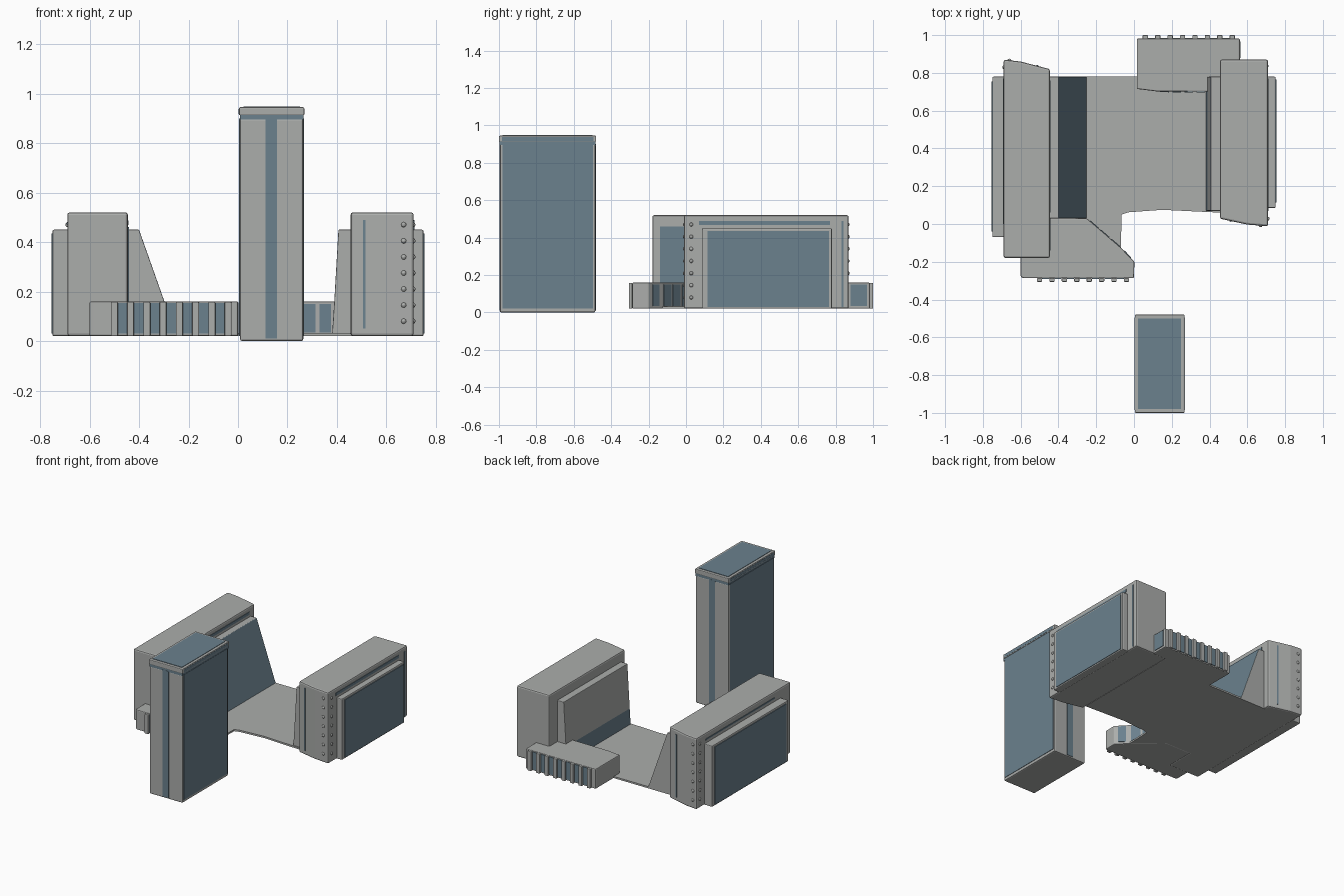
import bpy, bmesh, math
from mathutils import Vector

if "Cube" in bpy.data.objects:
    bpy.data.objects.remove(bpy.data.objects["Cube"])


def material(name, rgb):
    m = bpy.data.materials.new(name)
    m.diffuse_color = (*rgb, 1)
    m.use_nodes = True
    m.node_tree.nodes["Principled BSDF"].inputs["Base Color"].default_value = m.diffuse_color
    return m


GREY = material("concrete grey", (0.41, 0.42, 0.41))
BLUE = material("glass blue", (0.147, 0.22, 0.27))


def finish(name, bm, mat, bevel=0, rule=None):
    bmesh.ops.recalc_face_normals(bm, faces=bm.faces)
    bm.normal_update()
    me = bpy.data.meshes.new(name)
    me.materials.append(mat)
    if rule:
        me.materials.append(BLUE)
        for f in bm.faces:
            f.material_index = int(rule(f))
    bm.to_mesh(me)
    bm.free()
    ob = bpy.data.objects.new(name, me)
    bpy.context.collection.objects.link(ob)
    if bevel:
        mod = ob.modifiers.new("Bevel", 'BEVEL')
        mod.width = bevel
        mod.segments = 2
        mod.limit_method = 'ANGLE'
    return ob


def prism(name, pts, a, b, mat=GREY, axis='z', bevel=0.006, rule=None):
    """Extrude an outline along z (xy points) or along y (xz points)."""
    bm = bmesh.new()
    at = (lambda p, q: (p[0], p[1], q)) if axis == 'z' else (lambda p, q: (p[0], q, p[1]))
    face = bm.faces.new([bm.verts.new(at(p, a)) for p in pts])
    ext = bmesh.ops.extrude_face_region(bm, geom=[face])
    move = Vector((0, 0, b - a)) if axis == 'z' else Vector((0, b - a, 0))
    bmesh.ops.translate(bm, vec=move, verts=[v for v in ext['geom'] if isinstance(v, bmesh.types.BMVert)])
    return finish(name, bm, mat, bevel, rule)


def box(name, x, y, z, mat=GREY, bevel=0.0):
    return prism(name, [(x[0], y[0]), (x[1], y[0]), (x[1], y[1]), (x[0], y[1])], *z, mat, bevel=bevel)


def plate_between(name, p, q, z, mat=BLUE, t=0.004):
    """Thin upright plate centred on the wall line p-q."""
    p, q = Vector(p), Vector(q)
    d = (q - p).normalized()
    n = Vector((-d.y, d.x)) * t
    return prism(name, [p - n, q - n, q + n, p + n], *z, mat, bevel=0)


def studs(name, points, r=0.011):
    bm = bmesh.new()
    for p in points:
        s = bmesh.ops.create_uvsphere(bm, u_segments=10, v_segments=6, radius=r)
        bmesh.ops.translate(bm, vec=p, verts=s['verts'])
    return finish(name, bm, GREY)


Z0, ZP, ZI, ZS = 0.02, 0.16, 0.45, 0.52   # base, podium, ledge and slab heights

# Tower with glass sides, a glass strip front and back, and a cap
box("tower_body", (0.008, 0.264), (-0.995, -0.485), (0, 0.90), bevel=0.008)
box("tower_cap_joint", (0.008, 0.265), (-0.997, -0.483), (0.895, 0.915), BLUE)
box("tower_cap", (0.004, 0.268), (-1.0, -0.48), (0.912, 0.945), bevel=0.005)
box("tower_roof_glass", (0.022, 0.250), (-0.98, -0.50), (0.94, 0.948), BLUE)
for side, x in (("left", 0.008), ("right", 0.264)):
    box(f"tower_{side}_glass", (x - 0.003, x + 0.003), (-0.982, -0.498), (0.02, 0.90), BLUE)
    box(f"tower_{side}_cap_glass", (x - 0.005, x + 0.005), (-0.985, -0.495), (0.918, 0.938), BLUE)
for side, y in (("front", -0.995), ("back", -0.485)):
    box(f"tower_{side}_strip", (0.112, 0.158), (y - 0.003, y + 0.003), (0.01, 0.90), BLUE)

# Thin floor linking the wings
prism("courtyard_floor", [(-0.45, 0.03), (-0.25, 0.03), (-0.07, -0.13), (-0.065, 0.05), (-0.03, 0.062),
                          (0.15, 0.075), (0.46, 0.06), (0.46, 0.78), (-0.45, 0.78)], Z0, 0.032, bevel=0)

# Left wing
prism("left_wing_slab", [(-0.69, -0.18), (-0.445, -0.18), (-0.445, 0.82), (-0.60, 0.86), (-0.69, 0.87)],
      Z0, ZS, bevel=0.01)
box("left_wing_outer_block", (-0.75, -0.68), (-0.07, 0.78), (Z0, ZI), bevel=0.006)
box("left_wing_outer_glass", (-0.754, -0.746), (-0.04, 0.755), (0.03, 0.435), BLUE)
prism("left_wing_sloped_block", [(-0.46, Z0), (-0.248, Z0), (-0.40, ZI), (-0.46, ZI)], 0.03, 0.78,
      axis='y', bevel=0.003, rule=lambda f: f.normal.x > 0.5)
box("left_wing_inner_glass", (-0.449, -0.441), (-0.14, 0.03), (ZP, 0.46), BLUE)
box("left_wing_inner_strip", (-0.448, -0.442), (0.06, 0.76), (0.468, 0.488), BLUE)

# Right wing
prism("right_wing_slab", [(0.455, 0.028), (0.60, -0.003), (0.71, -0.012), (0.71, 0.87), (0.455, 0.87)],
      Z0, ZS, bevel=0.01)
box("right_wing_outer_block", (0.70, 0.75), (0.085, 0.78), (Z0, ZI), bevel=0.006)
box("right_wing_outer_glass", (0.746, 0.754), (0.115, 0.765), (0.03, 0.435), BLUE)
prism("right_wing_inner_block", [(0.46, Z0), (0.38, Z0), (0.388, 0.14), (0.406, ZI), (0.46, ZI)], 0.07, 0.78,
      axis='y', bevel=0.003, rule=lambda f: f.normal.x < -0.5 and f.calc_center_median().z < 0.14)

# Narrow glass strips on the slabs
box("right_wing_top_strip", (0.707, 0.713), (0.07, 0.77), (0.468, 0.488), BLUE)
box("right_wing_side_strip", (0.707, 0.713), (0.832, 0.842), (0.03, 0.49), BLUE)
box("left_wing_top_strip", (-0.693, -0.687), (0.0, 0.77), (0.47, 0.48), BLUE)
plate_between("right_wing_front_strip", (0.506, 0.0171), (0.516, 0.0150), (0.05, 0.49))
plate_between("left_wing_back_strip", (-0.506, 0.8357), (-0.516, 0.8383), (0.05, 0.49))

# Rows of small studs at the slab corners
heights = [0.08 + 0.065 * i for i in range(7)]
studs("right_wing_studs", [(0.67, -0.006, z) for z in heights] + [(0.707, 0.028, z) for z in heights])
studs("left_wing_studs", [(-0.66, 0.864, z) for z in heights] + [(-0.687, 0.83, z) for z in heights])

# Low podiums at the front left and back right
prism("front_podium", [(-0.60, -0.17), (-0.60, -0.28), (-0.585, -0.287), (0.0, -0.287), (0.002, -0.20),
                       (-0.07, -0.125), (-0.25, 0.03), (-0.45, 0.03), (-0.45, -0.17)], Z0, ZP)
prism("back_podium", [(0.015, 0.715), (0.12, 0.702), (0.46, 0.70), (0.46, 0.86), (0.56, 0.86),
                      (0.56, 0.982), (0.015, 0.982)], Z0, ZP)


def fins(name, x0, x1, wall, out, count):
    """Upright fins in front of a wall, with glass between them."""
    step = (x1 - x0) / count
    ys = sorted((wall, out))
    for i in range(count + 1):
        x = x0 + i * step
        box(f"{name}_fin", (x - 0.014, x + 0.014), (ys[0] - 0.003, ys[1] + 0.0), (Z0, ZP - 0.002), bevel=0.004)
        if i < count:
            box(f"{name}_window", (x + 0.014, x + step - 0.014), (wall - 0.004, wall + 0.004),
                (0.03, 0.153), BLUE)


fins("front_podium", -0.50, -0.04, -0.287, -0.303, 7)
fins("back_podium", 0.06, 0.52, 0.982, 1.0, 7)

# Windows on the courtyard and end walls of the podiums
def window_row(name, p, q, count, gap):
    p, q = Vector(p), Vector(q)
    for i in range(count):
        plate_between(name, p.lerp(q, (i + gap) / count), p.lerp(q, (i + 1 - gap) / count), (0.035, 0.15))


window_row("front_podium_court_window", (-0.07, -0.125), (-0.24, 0.0214), 3, 0.1)
window_row("front_podium_corner_window", (0.0, -0.198), (-0.07, -0.125), 1, 0.25)
window_row("back_podium_court_window", (0.13, 0.7018), (0.385, 0.7003), 4, 0.14)
window_row("back_podium_end_window", (0.56, 0.87), (0.56, 0.975), 1, 0.08)
